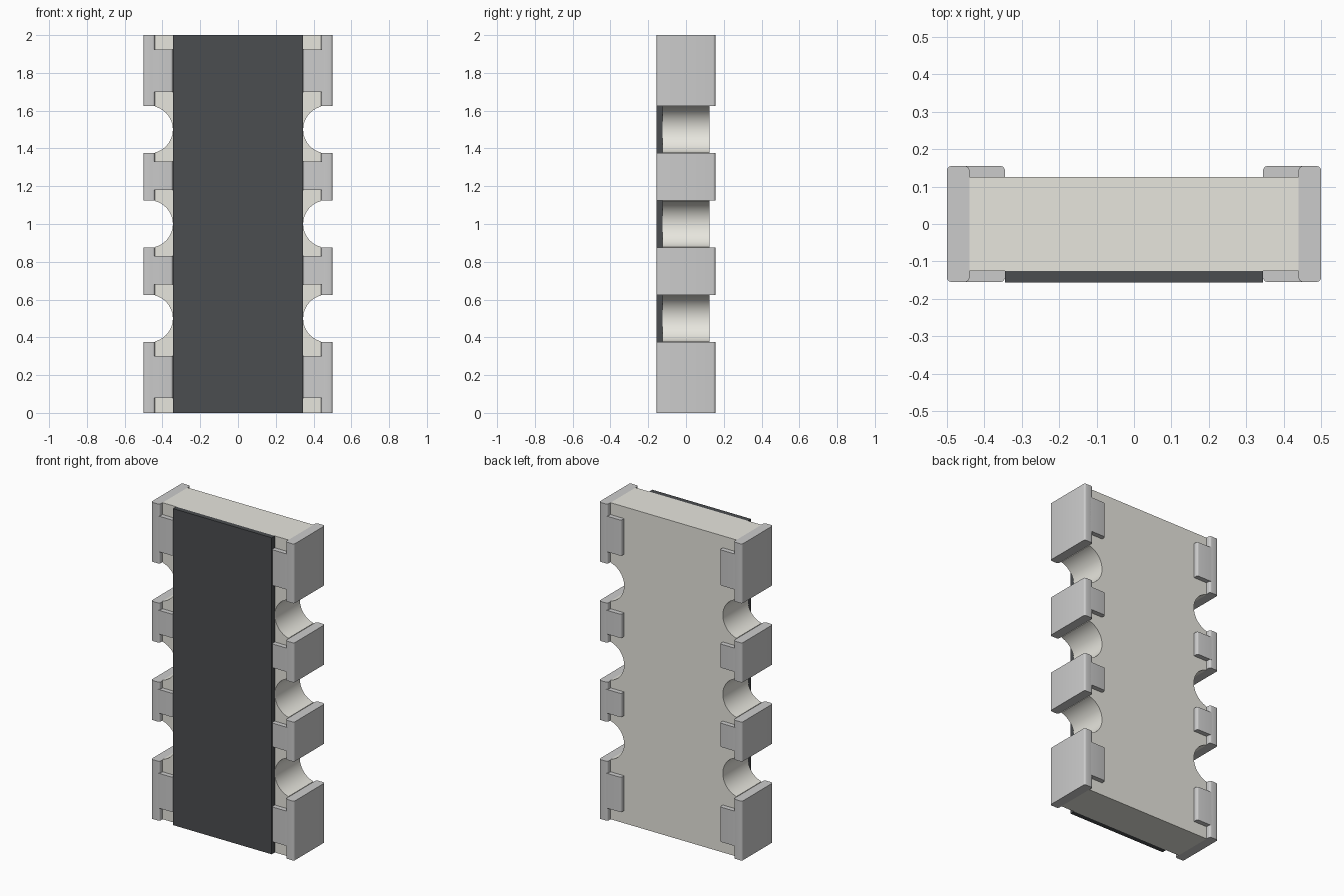
import bpy, bmesh, math

if "Cube" in bpy.data.objects:
    bpy.data.objects.remove(bpy.data.objects["Cube"])

W, BODY_X, INNER_X = 0.5, 0.44, 0.345      # outer, ceramic edge and inner pad edge
BY, TY = 0.125, 0.155                      # ceramic and terminal half depth
R, NOTCHES = 0.125, (0.5, 1.0, 1.5)


def material(name, rgb):
    m = bpy.data.materials.new(name)
    m.diffuse_color = (*rgb, 1)
    m.use_nodes = True
    m.node_tree.nodes["Principled BSDF"].inputs["Base Color"].default_value = m.diffuse_color
    return m


ceramic = material("ceramic", (0.80, 0.79, 0.73))
metal = material("metal", (0.72, 0.72, 0.70))
dark = material("dark_coating", (0.07, 0.075, 0.08))


def prism(name, outline, lo, hi, axis, mat, smooth=True):
    """Extrude a 2D outline along z (outline is x, y) or y (outline is x, z)."""
    def place(p, h):
        return (p[0], p[1], h) if axis == "z" else (p[0], h, p[1])
    bm = bmesh.new()
    a = [bm.verts.new(place(p, lo)) for p in outline]
    b = [bm.verts.new(place(p, hi)) for p in outline]
    n = len(outline)
    bm.faces.new(a)
    bm.faces.new(b[::-1])
    for i in range(n):
        bm.faces.new((a[i], a[(i + 1) % n], b[(i + 1) % n], b[i]))
    bmesh.ops.recalc_face_normals(bm, faces=bm.faces)
    me = bpy.data.meshes.new(name)
    bm.to_mesh(me)
    bm.free()
    me.materials.append(mat)
    ob = bpy.data.objects.new(name, me)
    bpy.context.collection.objects.link(ob)
    if smooth:
        bpy.ops.object.select_all(action='DESELECT')
        ob.select_set(True)
        bpy.context.view_layer.objects.active = ob
        bpy.ops.object.shade_smooth_by_angle(angle=math.radians(35))
    return ob


def rect(x0, x1, y0, y1, rounded=(), r=0.012, seg=4):
    """Rectangle outline with chosen corners rounded (0 = x0,y0, going round)."""
    pts = []
    corners = [(x0, y0, 1, 1), (x1, y0, -1, 1), (x1, y1, -1, -1), (x0, y1, 1, -1)]
    for i, (x, y, sx, sy) in enumerate(corners):
        if i not in rounded:
            pts.append((x, y))
            continue
        for k in range(seg + 1):
            t = math.pi * (1 + i / 2) + math.pi / 2 * k / seg
            pts.append((x + sx * r + r * math.cos(t), y + sy * r + r * math.sin(t)))
    return pts


# Ceramic body with three round notches on each long side
side = [(BODY_X, 0)]
cx = INNER_X + R
a0 = math.acos((BODY_X - cx) / R)
for zc in NOTCHES:
    for k in range(25):
        t = -a0 - (2 * math.pi - 2 * a0) * k / 24
        side.append((cx + R * math.cos(t), zc + R * math.sin(t)))
side.append((BODY_X, 2))
outline = side + [(-x, z) for x, z in reversed(side)]
prism("ceramic_body", outline, -BY, BY, "y", ceramic)

# Dark coating on the front face
prism("front_coating", rect(-INNER_X, INNER_X, -TY - 0.001, -BY), 0, 2, "z", dark, False)

# Metal terminals: end cap plus front and back pads
terminals = [(0, 0.375, 0.08, 0.30), (0.625, 0.875, 0.68, 0.83),
             (1.125, 1.375, 1.18, 1.33), (1.625, 2, 1.70, 1.925)]
for s, label in ((1, "right"), (-1, "left")):
    for i, (z0, z1, p0, p1) in enumerate(terminals, 1):
        def part(kind, prof, lo, hi):
            prism(f"{label}_{kind}_{i}", [(s * x, y) for x, y in prof], lo, hi, "z", metal)
        part("end_cap", rect(BODY_X, W, -TY, TY, (0, 1, 2, 3)), z0, z1)
        part("front_pad", rect(INNER_X, BODY_X + 0.015, -TY, -BY, (0,)), p0, p1)
        part("back_pad", rect(INNER_X, BODY_X + 0.015, BY, TY, (3,)), p0, p1)
